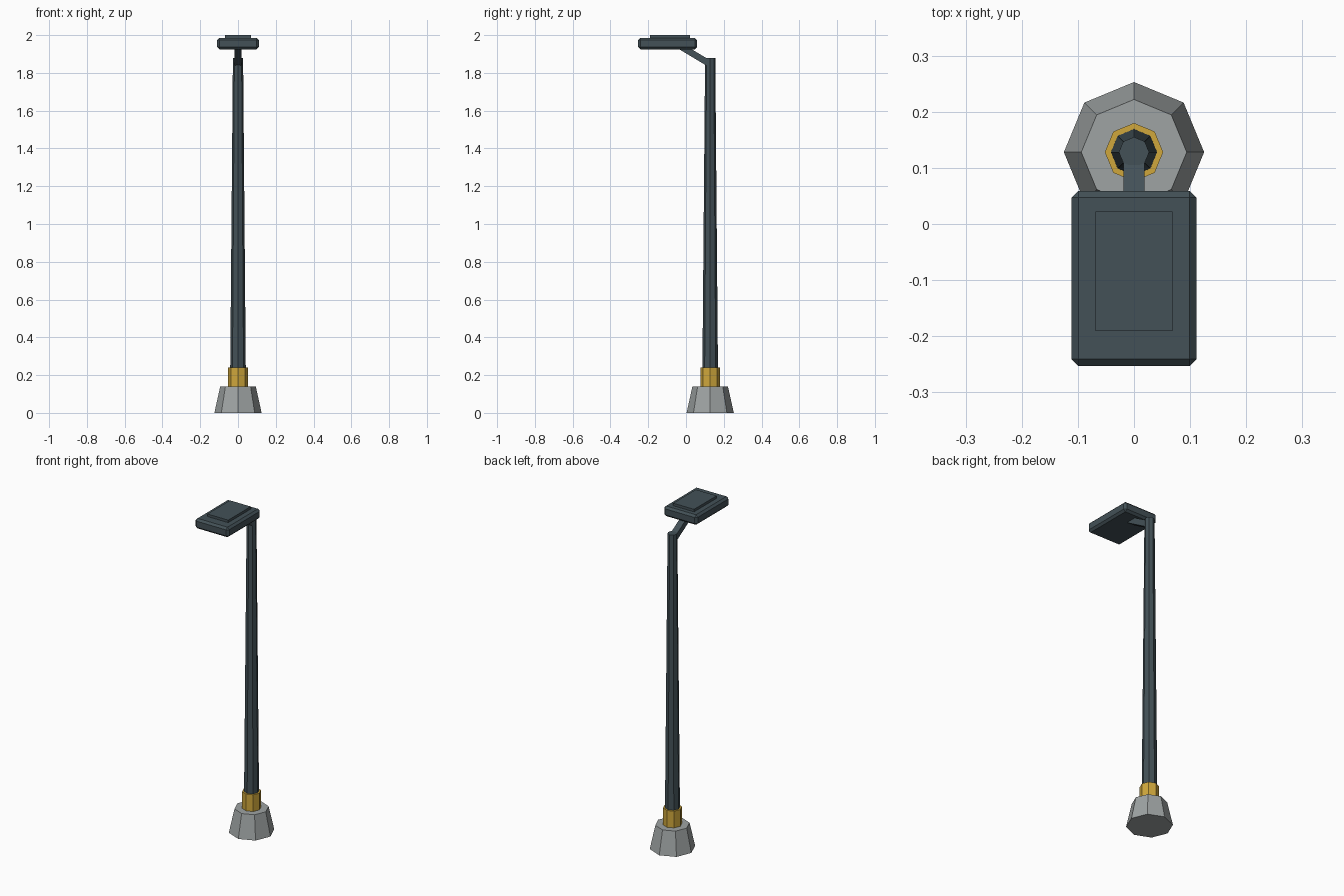
import bpy, bmesh, math
from mathutils import Vector

if "Cube" in bpy.data.objects:
    bpy.data.objects.remove(bpy.data.objects["Cube"])


def material(name, rgb):
    m = bpy.data.materials.new(name)
    m.diffuse_color = (*rgb, 1)
    m.use_nodes = True
    m.node_tree.nodes["Principled BSDF"].inputs["Base Color"].default_value = m.diffuse_color
    return m


concrete = material("concrete grey", (0.342, 0.366, 0.366))
gold = material("gold", (0.63, 0.39, 0.045))
steel = material("dark blue grey", (0.056, 0.082, 0.095))
POST_Y = 0.128


def finish(bm, name, mat):
    bmesh.ops.recalc_face_normals(bm, faces=bm.faces[:])
    mesh = bpy.data.meshes.new(name)
    bm.to_mesh(mesh)
    bm.free()
    mesh.materials.append(mat)
    ob = bpy.data.objects.new(name, mesh)
    bpy.context.collection.objects.link(ob)
    return ob


def octagon(name, r1, r2, z1, z2, mat):
    bm = bmesh.new()
    bmesh.ops.create_cone(bm, cap_ends=True, segments=8, radius1=r1, radius2=r2, depth=z2 - z1)
    bmesh.ops.translate(bm, verts=bm.verts, vec=(0, POST_Y, (z1 + z2) / 2))
    return finish(bm, name, mat)


def box(name, lo, hi, mat, bevel=0):
    bm = bmesh.new()
    bmesh.ops.create_cube(bm, size=1)
    lo, hi = Vector(lo), Vector(hi)
    bmesh.ops.scale(bm, verts=bm.verts, vec=hi - lo)
    bmesh.ops.translate(bm, verts=bm.verts, vec=(lo + hi) / 2)
    if bevel:
        bmesh.ops.bevel(bm, geom=bm.edges[:], offset=bevel, segments=1,
                        affect='EDGES', profile=0.5)
    return finish(bm, name, mat)


# Footing, collar and tapered post
octagon("footing", 0.125, 0.094, 0, 0.14, concrete)
octagon("collar", 0.052, 0.052, 0.14, 0.24, gold)
octagon("post", 0.042, 0.027, 0.14, 1.88, steel)

# Sloping arm from post to lamp head
a, b = Vector((0, 0.122, 1.85)), Vector((0, -0.03, 1.941))
arm = box("arm", (-0.019, -0.017, 0), (0.019, 0.017, (b - a).length), steel)
arm.location = a
arm.rotation_euler = (math.atan2(-(b.y - a.y), b.z - a.z), 0, 0)

# Lamp head and its raised cover
box("lamp_head", (-0.111, -0.253, 1.925), (0.111, 0.059, 1.985), steel, 0.012)
box("head_cover", (-0.069, -0.191, 1.98), (0.069, 0.022, 2.0), steel)
